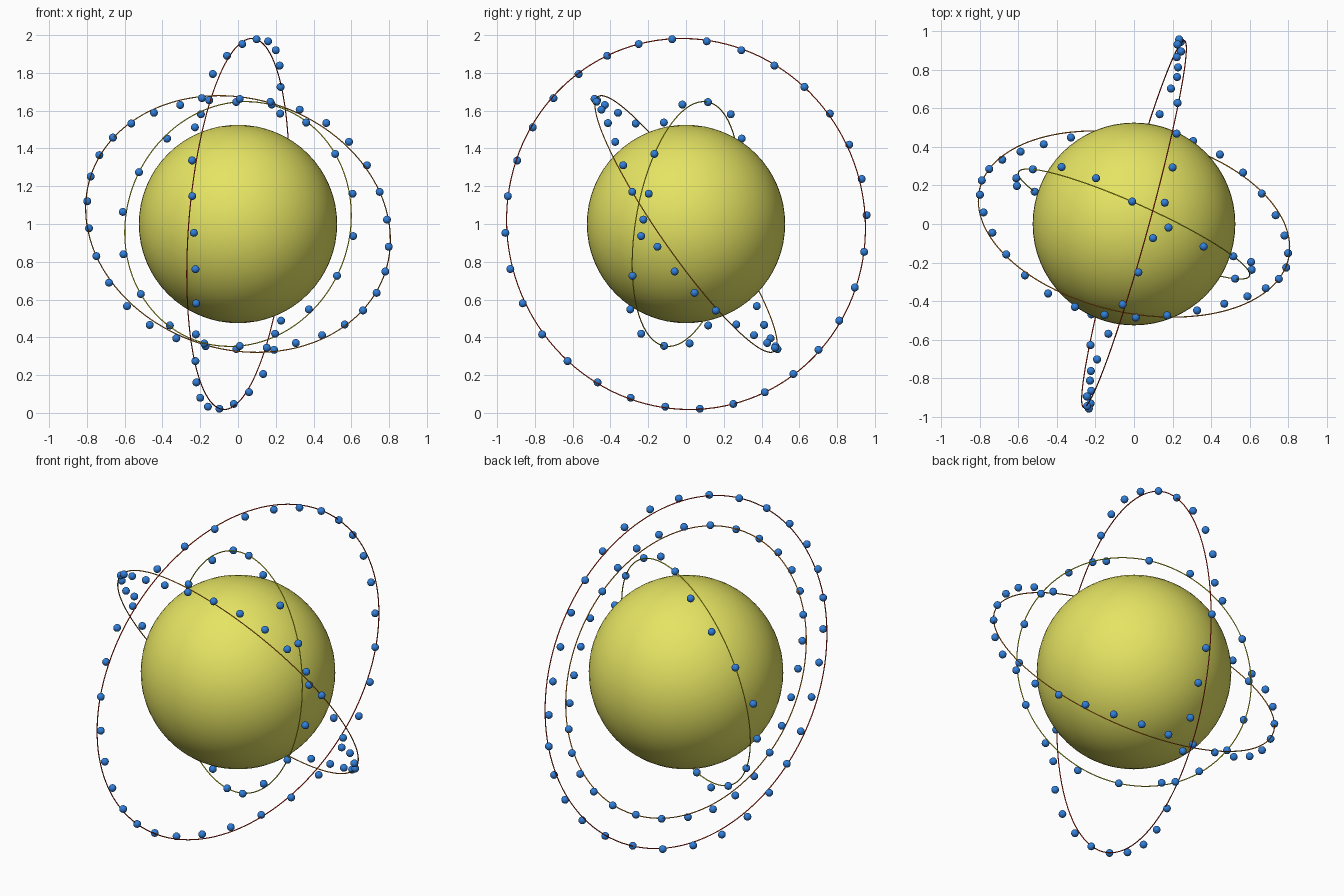
import bpy
import bmesh
import math
from mathutils import Matrix, Vector

cube = bpy.data.objects.get("Cube")
if cube:
    bpy.data.objects.remove(cube, do_unlink=True)

CENTRE = Vector((0, 0, 1))
CORE_RADIUS = 0.525
BEAD_RADIUS = 0.021
TUBE_RADIUS = 0.003
SWAY = 0.05  # how far the beads weave to either side of their ring


def material(name, colour):
    mat = bpy.data.materials.new(name)
    mat.use_nodes = True
    rgba = (*colour, 1)
    mat.diffuse_color = rgba
    mat.node_tree.nodes["Principled BSDF"].inputs["Base Color"].default_value = rgba
    return mat


def finish(name, bm, mat):
    mesh = bpy.data.meshes.new(name)
    for face in bm.faces:
        face.smooth = True
    bm.to_mesh(mesh)
    bm.free()
    mesh.materials.append(mat)
    obj = bpy.data.objects.new(name, mesh)
    bpy.context.collection.objects.link(obj)


def ring_frame(normal, start):
    """Local axes of a ring: start direction, sideways direction, normal."""
    n = Vector(normal).normalized()
    u = Vector(start)
    u = (u - n * u.dot(n)).normalized()
    frame = Matrix((u, n.cross(u), n)).transposed().to_4x4()
    return Matrix.Translation(CENTRE) @ frame


def add_ring(name, frame, radius, mat):
    bpy.ops.mesh.primitive_torus_add(major_radius=radius, minor_radius=TUBE_RADIUS,
                                     major_segments=128, minor_segments=8)
    ring = bpy.context.object
    ring.name = name
    ring.matrix_world = frame
    ring.data.materials.append(mat)
    bpy.ops.object.shade_smooth()


def add_beads(name, frame, radius, count, shift, mat):
    bm = bmesh.new()
    for k in range(count):
        t = 2 * math.pi * (k + shift) / count
        spot = Vector((radius * math.cos(t), radius * math.sin(t), SWAY * math.sin(3 * t)))
        bmesh.ops.create_uvsphere(bm, u_segments=16, v_segments=10, radius=BEAD_RADIUS,
                                  matrix=Matrix.Translation(frame @ spot))
    finish(name, bm, mat)


yellow = material("soft_yellow", (0.787, 0.775, 0.125))
blue = material("bead_blue", (0.03, 0.21, 0.70))
ring_yellow = material("ring_yellow", (0.80, 0.80, 0.02))
orange = material("ring_orange", (0.80, 0.25, 0.01))
red = material("ring_red", (0.80, 0.04, 0.01))

# Central ball
core = bmesh.new()
bmesh.ops.create_uvsphere(core, u_segments=64, v_segments=32, radius=CORE_RADIUS,
                          matrix=Matrix.Translation(CENTRE))
finish("core_sphere", core, yellow)

# Rings with beads: name, normal, start direction, radius, bead count, bead shift, colour
rings = [
    ("inner", (0.405, 0.90, -0.156), (0.01, -0.115, -0.645), 0.656, 18, 0, ring_yellow),
    ("middle", (0.18, 0.809, 0.56), (-0.75, 0.285, -0.17), 0.82, 32, 0, orange),
    ("outer", (1, -0.275, -0.08), (0.02, 0.34, -0.94), 0.985, 32, 0.5, red),
]
for label, normal, start, radius, count, shift, mat in rings:
    frame = ring_frame(normal, start)
    add_ring(label + "_ring", frame, radius, mat)
    add_beads(label + "_beads", frame, radius, count, shift, blue)
